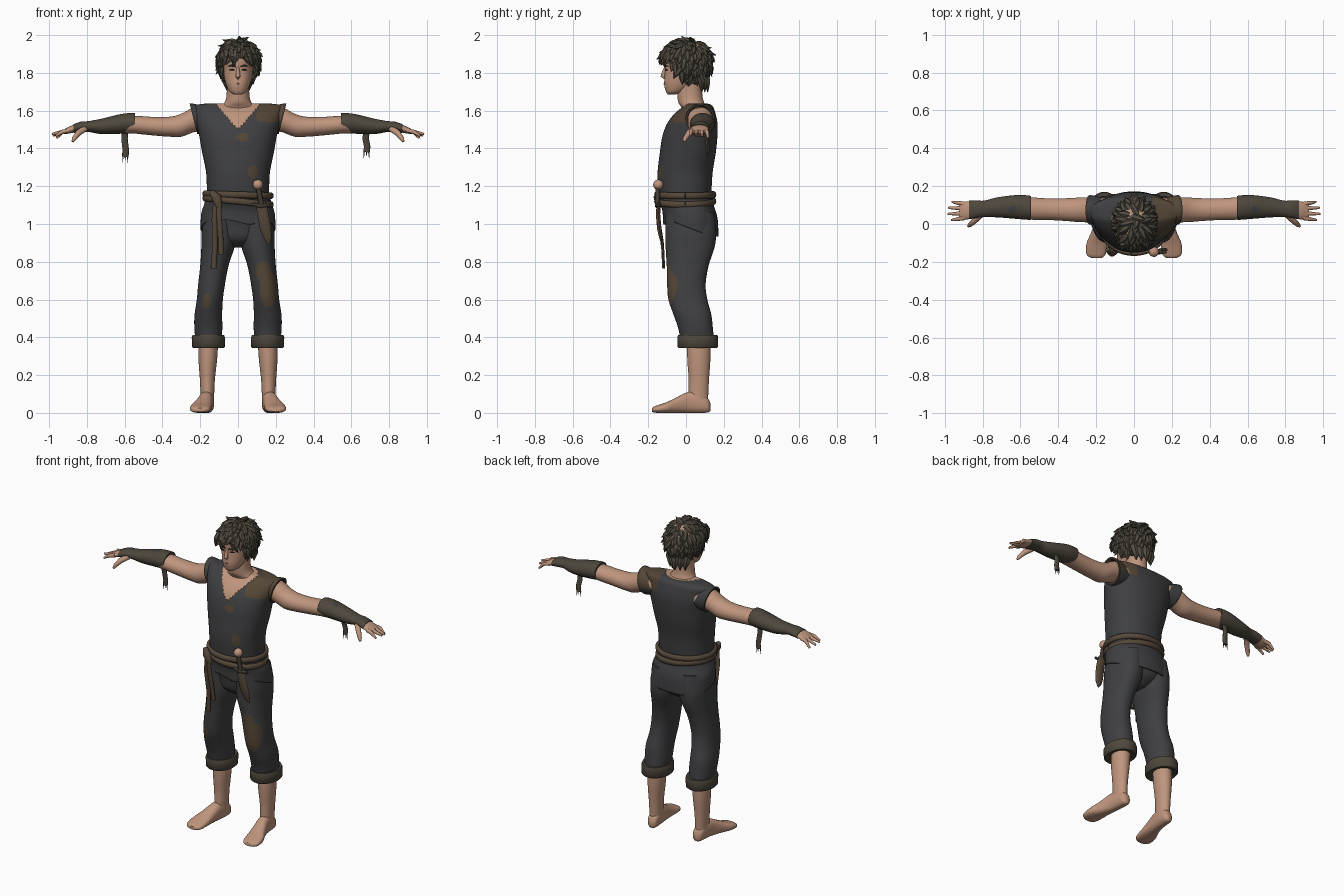
import bpy, bmesh, math, random
from mathutils import Vector, Matrix
random.seed(4)

def mat(name, r, g, b):
    m = bpy.data.materials.new(name)
    m.diffuse_color = (r, g, b, 1)
    return m

SKIN = mat("skin", .52, .30, .205)
CLOTH = mat("charcoal cloth", .05, .051, .054)
PATCH = mat("brown patch", .088, .062, .037)
WRAP = mat("olive brown wrap", .075, .063, .045)
TRIM = mat("dark brown trim", .052, .043, .032)
HAIR = mat("dark hair", .085, .073, .055)
LEATHER = mat("leather", .092, .065, .042)
DARK = mat("eye dark", .02, .015, .012)
LIP = mat("lip", .38, .19, .14)

def finish(bm, name, mats, rule=None, shape=None, sharp=50):
    if shape:
        for v in bm.verts:
            v.co = shape(v.co.copy())
    bmesh.ops.recalc_face_normals(bm, faces=bm.faces)
    if rule:
        for f in bm.faces:
            f.material_index = rule(f.calc_center_median())
    me = bpy.data.meshes.new(name)
    bm.to_mesh(me)
    bm.free()
    for m in mats:
        me.materials.append(m)
    me.shade_smooth()
    me.set_sharp_from_angle(angle=math.radians(sharp))
    ob = bpy.data.objects.new(name, me)
    bpy.context.collection.objects.link(ob)
    return ob

def skin_rings(bm, rings, caps=True):
    n = len(rings[0])
    vs = [[bm.verts.new(p) for p in r] for r in rings]
    for a, b in zip(vs, vs[1:]):
        for i in range(n):
            j = (i + 1) % n
            bm.faces.new((a[i], a[j], b[j], b[i]))
    if caps:
        bm.faces.new(vs[0])
        bm.faces.new(vs[-1])

def loft(name, axis, rows, mats, n=40, e=2.0, steps=6, caps=True, **kw):
    """rows: (position, centre a, radius a, centre b, radius b), smoothed along the axis"""
    full = []
    for i in range(len(rows) - 1):
        p = [rows[max(i - 1, 0)], rows[i], rows[i + 1], rows[min(i + 2, len(rows) - 1)]]
        for k in range(steps):
            t = k / steps
            full.append([.5 * (2 * b + (c - a) * t + (2 * a - 5 * b + 4 * c - d) * t * t
                               + (3 * b - a - 3 * c + d) * t ** 3) for a, b, c, d in zip(*p)])
    full.append(rows[-1])
    rings = []
    for t, a, ra, b, rb in full:
        ring = []
        for i in range(n):
            w = 2 * math.pi * i / n
            c, s = math.cos(w), math.sin(w)
            u = a + max(ra, .001) * math.copysign(abs(c) ** (2 / e), c)
            v = b + max(rb, .001) * math.copysign(abs(s) ** (2 / e), s)
            ring.append({'z': (u, v, t), 'x': (t, u, v), 'y': (u, t, v)}[axis])
        rings.append(ring)
    bm = bmesh.new()
    skin_rings(bm, rings, caps)
    return finish(bm, name, mats, **kw)

def tube(bm, pts, radii, n=10, wide=1.0, up=(0, 1, 0)):
    pts, rings = [Vector(p) for p in pts], []
    for i, p in enumerate(pts):
        t = (pts[min(i + 1, len(pts) - 1)] - pts[max(i - 1, 0)]).normalized()
        u = Vector(up).cross(t).normalized()
        v = t.cross(u)
        rings.append([p + radii[i] * (math.cos(a) * wide * u + math.sin(a) * v)
                      for a in (2 * math.pi * k / n for k in range(n))])
    skin_rings(bm, rings)

def tubes(name, m, specs, **kw):
    bm = bmesh.new()
    for pts, radii, wide in specs:
        tube(bm, pts, radii, wide=wide)
    return finish(bm, name, [m], **kw)

def near(a, b, ca, cb, ra, rb):
    return ((a - ca) / ra) ** 2 + ((b - cb) / rb) ** 2 < 1

# Vest with painted V neck, collar trim and patches
def neckline(c, g):
    front = c.y < .04 and c.z > 1.5 - g and abs(c.x) < (c.z - 1.5 + g) * .85
    return front or (c.z > 1.57 and near(c.x, c.y, 0, .035, .105 + g, .075 + g))

def vest_rule(c):
    if neckline(c, 0):
        return 1
    if neckline(c, .012):
        return 3
    if c.x > .1 and c.z > 1.535 + .1 * (.2 - c.x):
        return 2
    if c.y < 0 and (near(c.x, c.z, .025, 1.46, .035, .022) or near(c.x, c.z, .08, 1.275, .025, .035)):
        return 2
    return 0

loft("vest", 'z', [(1.13, 0, .163, -.005, .137), (1.2, 0, .165, -.006, .142), (1.28, 0, .17, -.004, .146),
                   (1.38, 0, .19, .01, .148), (1.46, 0, .204, .02, .146), (1.53, 0, .22, .033, .134),
                   (1.585, 0, .232, .048, .108), (1.625, 0, .235, .065, .075), (1.638, 0, .16, .06, .05),
                   (1.638, 0, .05, .05, .03)], [CLOTH, SKIN, PATCH, TRIM], n=128, e=2.2, steps=10, rule=vest_rule)

# Tunic skirt below the belt, hem lower at the back
def hem(p):
    lift = .085 * min(1, max(0, (.13 - p.y) / .22)) - .025 * max(0, 1 - abs(p.x - .06) / .1) * (p.y < 0)
    return Vector((p.x, p.y, p.z + max(0, 1 - (p.z - .935) / .2) * lift))

skirt = loft("tunic_skirt", 'z', [(.935, 0, .198, .025, .147), (1.03, 0, .195, .021, .146), (1.1, 0, .178, .003, .144),
                                  (1.16, 0, .168, -.005, .142)], [CLOTH], n=64, e=2.2, caps=False, shape=hem)
mod = skirt.modifiers.new("thickness", 'SOLIDIFY')
mod.thickness = .008

# Hips
loft("hips", 'z', [(.875, 0, .03, .025, .06), (.92, 0, .12, .025, .115), (1.0, 0, .18, .023, .13),
                   (1.1, 0, .16, 0, .13)], [CLOTH], e=2.2)

# Belt ropes
for name, z, tilt in (("upper_belt_rope", 1.155, -.03), ("lower_belt_rope", 1.12, -.1)):
    bm = bmesh.new()
    ring = [(.176 * math.cos(a), -.004 + .152 * math.sin(a), z + tilt * .176 * math.cos(a))
            for a in (2 * math.pi * k / 64 for k in range(65))]
    tube(bm, ring, [.018] * 65, wide=.7, up=(0, 0, 1))
    finish(bm, name, [LEATHER])
tubes("belt_knot_and_straps", LEATHER, [
    ([(-.14, -.135, 1.17), (-.115, -.15, 1.14), (-.1, -.145, 1.09)], [.012, .022, .015], 1.2),
    ([(-.115, -.15, 1.14), (-.125, -.145, 1.03), (-.122, -.125, .9), (-.128, -.118, .765)], [.008] * 4, 1.8),
    ([(-.105, -.15, 1.14), (-.1, -.148, 1.04), (-.092, -.13, .92), (-.09, -.12, .84)], [.008] * 4, 1.8)])

# Dagger
tubes("dagger_sheath", LEATHER, [
    ([(.122, -.145, 1.11), (.132, -.148, 1.05), (.145, -.142, .98), (.156, -.134, .93), (.165, -.128, .895)],
     [.011, .012, .012, .009, .002], 2.5)])
tubes("dagger_grip_and_guard", TRIM, [
    ([(.106, -.15, 1.2), (.124, -.15, 1.1)], [.012, .012], 1.1),
    ([(.075, -.15, 1.105), (.12, -.152, 1.095), (.17, -.148, 1.1)], [.007, .012, .007], 1)])
bm = bmesh.new()
bmesh.ops.create_uvsphere(bm, u_segments=20, v_segments=12, radius=.027,
                          matrix=Matrix.Translation((.105, -.147, 1.208)))
finish(bm, "dagger_pommel", [SKIN])

# Neck and head
loft("neck", 'z', [(1.55, 0, .1, .05, .07), (1.61, 0, .1, .045, .068), (1.645, 0, .07, .027, .068),
                   (1.69, 0, .06, .02, .066), (1.76, 0, .06, .02, .07)], [SKIN])
loft("head", 'z', [(1.685, 0, .02, -.075, .02), (1.70, 0, .044, -.06, .046), (1.735, 0, .062, -.037, .078),
                   (1.775, 0, .073, -.019, .095), (1.82, 0, .079, -.005, .107), (1.87, 0, .083, 0, .115),
                   (1.91, 0, .08, 0, .11), (1.95, 0, .06, 0, .08), (1.965, 0, .02, 0, .03)], [SKIN], e=2.2)
tubes("nose", SKIN, [([(0, -.106, 1.835), (0, -.117, 1.805), (0, -.122, 1.783), (0, -.108, 1.772)],
                      [.006, .011, .014, .009], .9)])
tubes("mouth", LIP, [([(-.024, -.107, 1.741), (0, -.114, 1.742), (.024, -.107, 1.741)], [.002, .005, .002], 1)])
for s, side in ((1, "left"), (-1, "right")):
    tubes(side + "_eye", DARK, [([(s * .018, -.109, 1.815), (s * .031, -.107, 1.817), (s * .046, -.099, 1.815)],
                                 [.002, .005, .002], 1)])
    tubes(side + "_eyebrow", HAIR, [([(s * .012, -.112, 1.833), (s * .034, -.109, 1.84), (s * .056, -.095, 1.834)],
                                     [.004, .006, .002], .8)])

# Hair cap and spiky locks
HC, HR = Vector((.004, 0, 1.858)), Vector((.1, .126, .113))
def hairy(p):
    return p.z > 1.885 - 1.05 * (p.y + .1)

bm = bmesh.new()
bmesh.ops.create_uvsphere(bm, u_segments=48, v_segments=32, radius=1,
                          matrix=Matrix.Translation(HC) @ Matrix.Diagonal((*HR, 1)))
bmesh.ops.delete(bm, geom=[f for f in bm.faces if not hairy(f.calc_center_median())], context='FACES')
finish(bm, "hair_cap", [HAIR])
bm = bmesh.new()
for i in range(230):
    z, a = 1 - 2 * (i + .5) / 230, i * 2.39996
    r = math.sqrt(1 - z * z)
    d = Vector((r * math.cos(a), r * math.sin(a), z))
    p = HC + Vector(d[k] * HR[k] for k in range(3))
    if not hairy(p) or p.z < 1.755:
        continue
    nrm = Vector(d[k] / HR[k] for k in range(3)).normalized()
    flow = Vector((d.x + random.uniform(-.5, .5), d.y - .25 + random.uniform(-.4, .4), -.5 - .5 * (1 - z)))
    flow = (flow - nrm * flow.dot(nrm)).normalized()
    L = random.uniform(.05, .08)
    out = random.uniform(.006, .022)
    p -= nrm * .004
    tube(bm, [p, p + flow * L * .35 + nrm * .008, p + flow * L * .7 + nrm * .009, p + flow * L + nrm * out],
         [.010, .012, .009, .0008], n=6, wide=1.5, up=nrm)
for x, dx in ((-.06, -.012), (-.035, .012), (-.012, -.01), (.03, .025), (.055, .015)):  # fringe over the brow
    tube(bm, [(x, -.105, 1.92), (x + dx * .4, -.127, 1.885), (x + dx, -.122, 1.86), (x + dx * 1.8, -.114, 1.83)],
         [.012, .013, .009, .001], n=6, wide=1.3)
for x in (-.06, -.03, 0, .03, .06):  # nape
    y = .095 - abs(x) * .5
    tube(bm, [(x, y, 1.80), (x, y + .016, 1.76), (x * .9, y + .018, 1.73), (x * .9, y + .02, 1.695)],
         [.02, .02, .014, .001], n=6, wide=1.3)
finish(bm, "hair_locks", [HAIR], sharp=40)

# Limbs, both sides
def leg_rule(c):
    if c.y < .02 and (near(c.x, c.z, .16, .66, .045, .1) or near(c.x, c.z, .135, .75, .04, .055)
                      or near(c.x, c.z, -.165, .59, .024, .04)):
        return 1
    return 0

def wrap_rule(c):
    return int(c.z > 1.52 and near(abs(c.x), c.y, .64, .08, .025, .018))

for s, side in ((1, "left"), (-1, "right")):
    flip = lambda p: Vector((s * p.x, p.y, p.z))
    loft(side + "_sleeve_edge", 'x', [(.15, .075, .06, 1.55, .065), (.205, .075, .074, 1.557, .078),
         (.226, .075, .077, 1.557, .081), (.236, .075, .077, 1.557, .081), (.236, .075, .066, 1.557, .07),
         (.2, .075, .06, 1.557, .06)], [CLOTH, PATCH, TRIM], steps=1,
         shape=lambda p: Vector((s * (p.x + (p.z - 1.557) * .25), p.y, p.z)),
         rule=lambda c: 2 if abs(c.x) - (c.z - 1.557) * .25 > .228 else int(s > 0 and c.z > 1.54))
    loft(side + "_arm", 'x', [(.12, .075, .06, 1.55, .06), (.22, .075, .066, 1.555, .066), (.3, .075, .064, 1.523, .061),
         (.36, .076, .06, 1.515, .053), (.45, .078, .057, 1.518, .049), (.55, .082, .059, 1.526, .047),
         (.6, .085, .055, 1.525, .045)], [SKIN], shape=flip)
    loft(side + "_forearm_wrap", 'x', [(.545, .085, .058, 1.534, .046), (.552, .086, .064, 1.535, .053),
         (.62, .09, .063, 1.53, .052), (.72, .088, .053, 1.517, .041), (.79, .08, .044, 1.516, .029),
         (.83, .078, .046, 1.514, .028), (.872, .074, .049, 1.505, .023)], [WRAP, CLOTH], n=64, steps=8,
         shape=flip, rule=wrap_rule)
    x, z = (.68, 1.36) if s > 0 else (-.597, 1.335)
    tubes(side + "_hanging_strip", WRAP, [
        ([(x, .105, 1.5), (x - .004, .11, 1.45), (x + .004, .115, z + .05), (x, .115, z + .02)], [.009] * 4, 1.9)] +
        [([(x + k, .115, z + .04), (x + k * 1.3, .115, z - abs(k))], [.005, .001], 1) for k in (-.011, 0, .011)])
    loft(side + "_palm", 'x', [(.84, .075, .042, 1.512, .02), (.875, .072, .047, 1.503, .02), (.91, .07, .044, 1.492, .015),
         (.925, .07, .036, 1.488, .009)], [SKIN], shape=flip)
    fingers = [([(.895, y, 1.495), (.93, y + (y - .07) * .15, 1.488), (tip, y + (y - .07) * .3, zt)],
                [.012, .011, .006], 1) for y, tip, zt in
               ((.106, .96, 1.455), (.082, .98, 1.468), (.057, .985, 1.476), (.032, .965, 1.466))]
    fingers.append(([(.81, .05, 1.505), (.845, .015, 1.482), (.868, -.005, 1.452), (.876, -.012, 1.436)],
                    [.016, .016, .012, .006], 1))
    tubes(side + "_fingers", SKIN, fingers, shape=flip)
    loft(side + "_trouser_leg", 'z', [(.37, .156, .068, .062, .088), (.45, .157, .074, .05, .092), (.52, .157, .073, .034, .1),
         (.6, .149, .069, .01, .103), (.68, .14, .071, .002, .102), (.78, .125, .075, .009, .111),
         (.88, .106, .088, .022, .13), (.96, .1, .092, .025, .134), (1.06, .09, .085, .02, .13)],
         [CLOTH, PATCH], n=72, steps=10, e=2.15, shape=flip, rule=leg_rule)
    loft(side + "_trouser_cuff", 'z', [(.352, .157, .06, .063, .07), (.343, .157, .08, .063, .1), (.35, .157, .087, .063, .107),
         (.4, .157, .088, .062, .108), (.412, .157, .083, .062, .104), (.41, .157, .066, .06, .08)], [WRAP], steps=1, shape=flip)
    loft(side + "_calf", 'z', [(.37, .157, .052, .068, .062), (.28, .16, .049, .068, .061), (.18, .162, .04, .068, .054),
         (.1, .162, .036, .066, .052), (.04, .162, .034, .068, .048)], [SKIN], shape=flip)
    loft(side + "_foot", 'y', [(.13, .158, .012, .03, .018), (.115, .16, .03, .04, .038), (.07, .163, .036, .055, .055),
         (.01, .17, .038, .055, .055), (-.05, .183, .046, .041, .041), (-.1, .195, .055, .029, .029),
         (-.145, .2, .054, .021, .021), (-.168, .2, .045, .018, .016), (-.18, .198, .025, .016, .01)],
         [SKIN], e=2.4, shape=lambda p: Vector((s * p.x, p.y, max(p.z, 0))))
